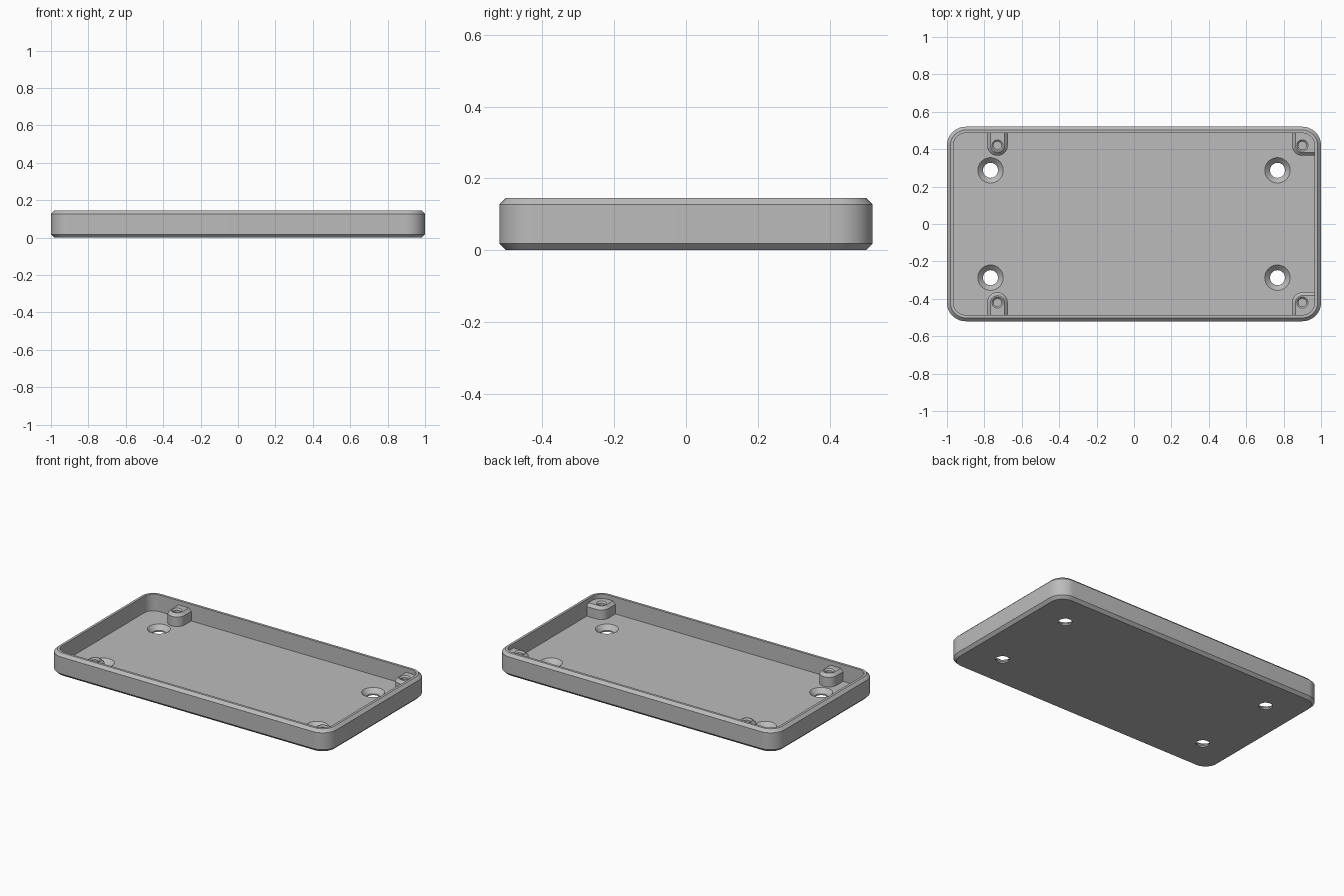
import bpy, bmesh, math

if "Cube" in bpy.data.objects:
    bpy.data.objects.remove(bpy.data.objects["Cube"])

HX, HY, HEIGHT = 1.0, 0.52, 0.145      # tray half sizes and height
RADIUS, WALL, FLOOR, BEVEL = 0.10, 0.034, 0.037, 0.018
BOSS_R, BOSS_TOP = 0.055, 0.117

grey = bpy.data.materials.new("grey_plastic")
grey.diffuse_color = (0.5, 0.5, 0.5, 1)
grey.use_nodes = True
grey.node_tree.nodes["Principled BSDF"].inputs["Base Color"].default_value = grey.diffuse_color


def arc(cx, cy, r, start, end, n=12):
    """Points on an arc, angles in degrees."""
    return [(cx + r * math.cos(math.radians(start + (end - start) * i / n)),
             cy + r * math.sin(math.radians(start + (end - start) * i / n)))
            for i in range(n + 1)]


def rounded_rect(inset):
    x, y, r = HX - RADIUS, HY - RADIUS, RADIUS - inset
    return (arc(x, y, r, 0, 90) + arc(-x, y, r, 90, 180)
            + arc(-x, -y, r, 180, 270) + arc(x, -y, r, 270, 360))


def loft(name, rings):
    """Solid through (outline, z) rings with capped ends."""
    bm = bmesh.new()
    loops = [[bm.verts.new((x, y, z)) for x, y in pts] for pts, z in rings]
    for a, b in zip(loops, loops[1:]):
        for i in range(len(a)):
            j = (i + 1) % len(a)
            bm.faces.new((a[i], a[j], b[j], b[i]))
    bm.faces.new(loops[0])
    bm.faces.new(loops[-1])
    bmesh.ops.recalc_face_normals(bm, faces=bm.faces)
    mesh = bpy.data.meshes.new(name)
    bm.to_mesh(mesh)
    bm.free()
    mesh.materials.append(grey)
    obj = bpy.data.objects.new(name, mesh)
    bpy.context.collection.objects.link(obj)
    return obj


def drill(target, cx, cy, profile):
    """Cut a round hole with the given (radius, z) profile."""
    cutter = loft("hole_cutter", [(arc(cx, cy, r, 0, 348.75, 31), z) for r, z in profile])
    cutter.hide_render = True
    mod = target.modifiers.new("hole", 'BOOLEAN')
    mod.operation, mod.solver, mod.object = 'DIFFERENCE', 'EXACT', cutter
    bpy.context.view_layer.objects.active = target
    bpy.ops.object.modifier_apply(modifier=mod.name)
    bpy.data.objects.remove(cutter)


def smooth(obj):
    bpy.ops.object.select_all(action='DESELECT')
    obj.select_set(True)
    bpy.context.view_layer.objects.active = obj
    bpy.ops.object.shade_smooth_by_angle(angle=math.radians(30))


# Open tray: bevelled outside, straight inner walls, flat floor
tray = loft("tray", [
    (rounded_rect(BEVEL), 0), (rounded_rect(0), BEVEL),
    (rounded_rect(0), HEIGHT - BEVEL), (rounded_rect(BEVEL), HEIGHT),
    (rounded_rect(WALL), HEIGHT), (rounded_rect(WALL), FLOOR)])

# Four countersunk mounting holes
for sx in (-1, 1):
    for sy in (-1, 1):
        drill(tray, sx * 0.767, sy * 0.287,
              [(0.04, -0.02), (0.04, FLOOR - 0.028), (0.068, FLOOR), (0.068, FLOOR + 0.02)])
smooth(tray)


def side_boss(inset):
    """U outline running back into the long wall."""
    r = BOSS_R - inset
    return arc(-0.73, 0.42, r, 180, 360, 20) + [(-0.73 + r, 0.495), (-0.73 - r, 0.495)]


def corner_boss(inset):
    """Outline filling a corner, with one rounded free corner."""
    r = BOSS_R - inset
    return (arc(0.9, 0.42, r, 180, 270) + [(0.975, 0.42 - r)]
            + arc(0.9, 0.42, 0.075, 0, 90) + [(0.9 - r, 0.495)])


# Screw bosses, mirrored front to back
for label, outline, cx in (("side_boss", side_boss, -0.73), ("corner_boss", corner_boss, 0.9)):
    for end, sy in (("front", -1), ("back", 1)):
        rings = [([(x, sy * y) for x, y in outline(inset)], z) for inset, z in
                 ((0, FLOOR - 0.005), (0, BOSS_TOP - BEVEL), (BEVEL, BOSS_TOP))]
        boss = loft(f"{end}_{label}", rings)
        drill(boss, cx, sy * 0.42,
              [(0.021, FLOOR + 0.005), (0.021, BOSS_TOP - 0.009),
               (0.030, BOSS_TOP), (0.030, BOSS_TOP + 0.02)])
        smooth(boss)
